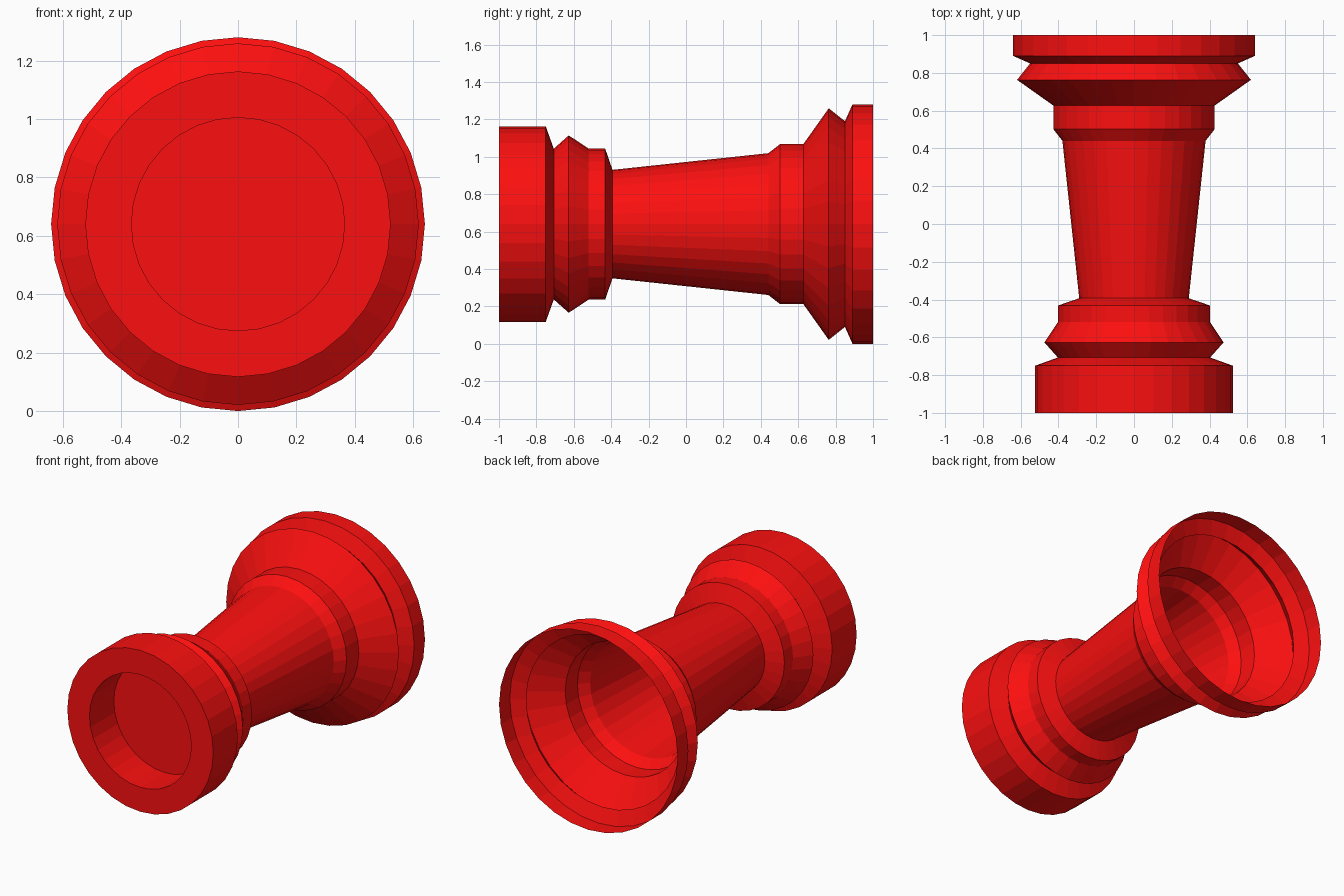
import bpy, bmesh, math

if "Cube" in bpy.data.objects:
    bpy.data.objects.remove(bpy.data.objects["Cube"])

SIDES = 32
AXIS_Z = 0.64

red = bpy.data.materials.new("red")
red.diffuse_color = (0.98, 0.005, 0.005, 1)
red.use_nodes = True
red.node_tree.nodes["Principled BSDF"].inputs["Base Color"].default_value = red.diffuse_color


def lathe(name, profile):
    """Revolve (radius, y) points about the horizontal y axis; flat faces."""
    bm = bmesh.new()
    rings = []
    for r, y in profile:
        if r == 0:
            rings.append([bm.verts.new((0, y, AXIS_Z))] * SIDES)
        else:
            angles = [2 * math.pi * k / SIDES for k in range(SIDES)]
            rings.append([bm.verts.new((r * math.sin(a), y, AXIS_Z + r * math.cos(a)))
                          for a in angles])
    for lo, hi in zip(rings, rings[1:]):
        for k in range(SIDES):
            n = (k + 1) % SIDES
            corners = [lo[k], lo[n], hi[n], hi[k]]
            bm.faces.new(list(dict.fromkeys(corners)))
    mesh = bpy.data.meshes.new(name)
    bm.to_mesh(mesh)
    bm.free()
    mesh.materials.append(red)
    obj = bpy.data.objects.new(name, mesh)
    bpy.context.collection.objects.link(obj)
    return obj


# Small end: recessed disc, thick rim, groove
lathe("eyepiece", [(0, -0.75), (0.365, -0.75), (0.365, -1), (0.523, -1),
                   (0.523, -0.75), (0.403, -0.707)])

# Flared ring and collar behind the small end
lathe("front_collar", [(0.403, -0.707), (0.474, -0.627), (0.43, -0.56),
                       (0.403, -0.52), (0.403, -0.432), (0.29, -0.393)])

# Tapered tube
lathe("barrel", [(0.29, -0.393), (0.379, 0.44)])

# Collar where the tube meets the bell
lathe("rear_collar", [(0.379, 0.44), (0.427, 0.502), (0.427, 0.627)])

# Open, thin-walled bell with a grooved rim
lathe("bell", [(0.427, 0.627), (0.619, 0.763), (0.55, 0.85),
               (0.64, 0.89), (0.64, 1)])
